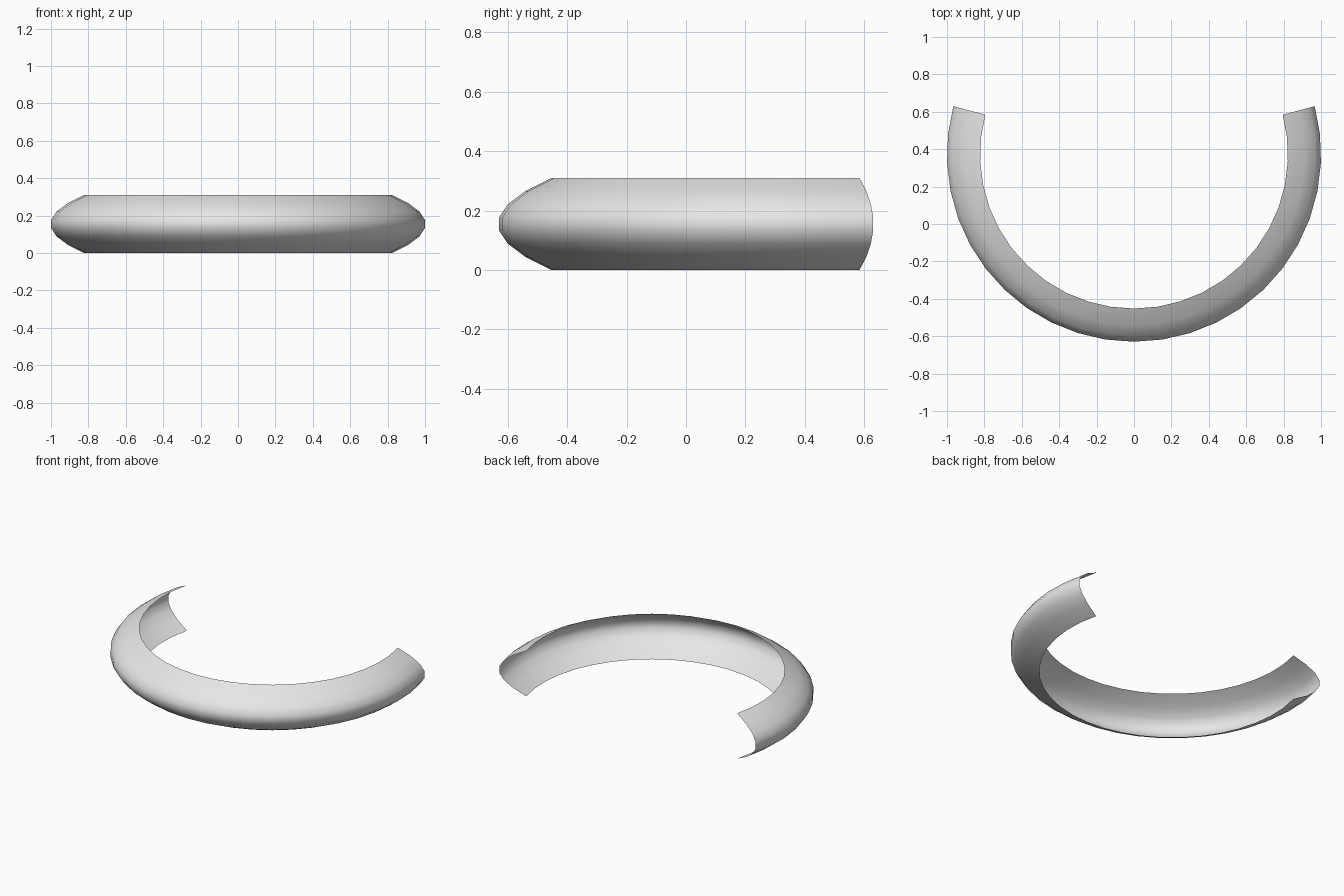
import bpy, bmesh, math
from mathutils import Vector, Matrix

cube = bpy.data.objects.get("Cube")
if cube:
    bpy.data.objects.remove(cube, do_unlink=True)

CENTRE = Vector((0, 0.371, 0))
HALF_HEIGHT = 0.155
OUTER, BULGE = 1.004, 0.181
PROFILE_STEPS, SWEEP_STEPS = 7, 24
END = math.radians(15)          # each end runs this far past the half circle

# Grey material
grey = bpy.data.materials.new("light_grey")
grey.use_nodes = True
colour = (0.8, 0.8, 0.8, 1)
grey.diffuse_color = colour
grey.node_tree.nodes["Principled BSDF"].inputs["Base Color"].default_value = colour

# Bowed cross-section, standing at the +x end
bm = bmesh.new()
turn = Matrix.Rotation(END, 3, 'Z')
verts = []
for i in range(PROFILE_STEPS + 1):
    t = 2 * i / PROFILE_STEPS - 1
    point = Vector((OUTER - BULGE * t * t, 0, HALF_HEIGHT * (1 + t)))
    verts.append(bm.verts.new(CENTRE + turn @ point))
edges = [bm.edges.new(pair) for pair in zip(verts, verts[1:])]

# Sweep it round the front to the other end
bmesh.ops.spin(bm, geom=verts + edges, cent=CENTRE, axis=(0, 0, 1),
               angle=-(math.pi + 2 * END), steps=SWEEP_STEPS, use_duplicate=False)

# Face the sheet outward
bm.normal_update()
for face in bm.faces:
    away = face.calc_center_median() - CENTRE
    away.z = 0
    if face.normal.dot(away) < 0:
        face.normal_flip()
    face.smooth = True

mesh = bpy.data.meshes.new("curved_band")
bm.to_mesh(mesh)
bm.free()
mesh.materials.append(grey)
band = bpy.data.objects.new("curved_band", mesh)
bpy.context.collection.objects.link(band)
